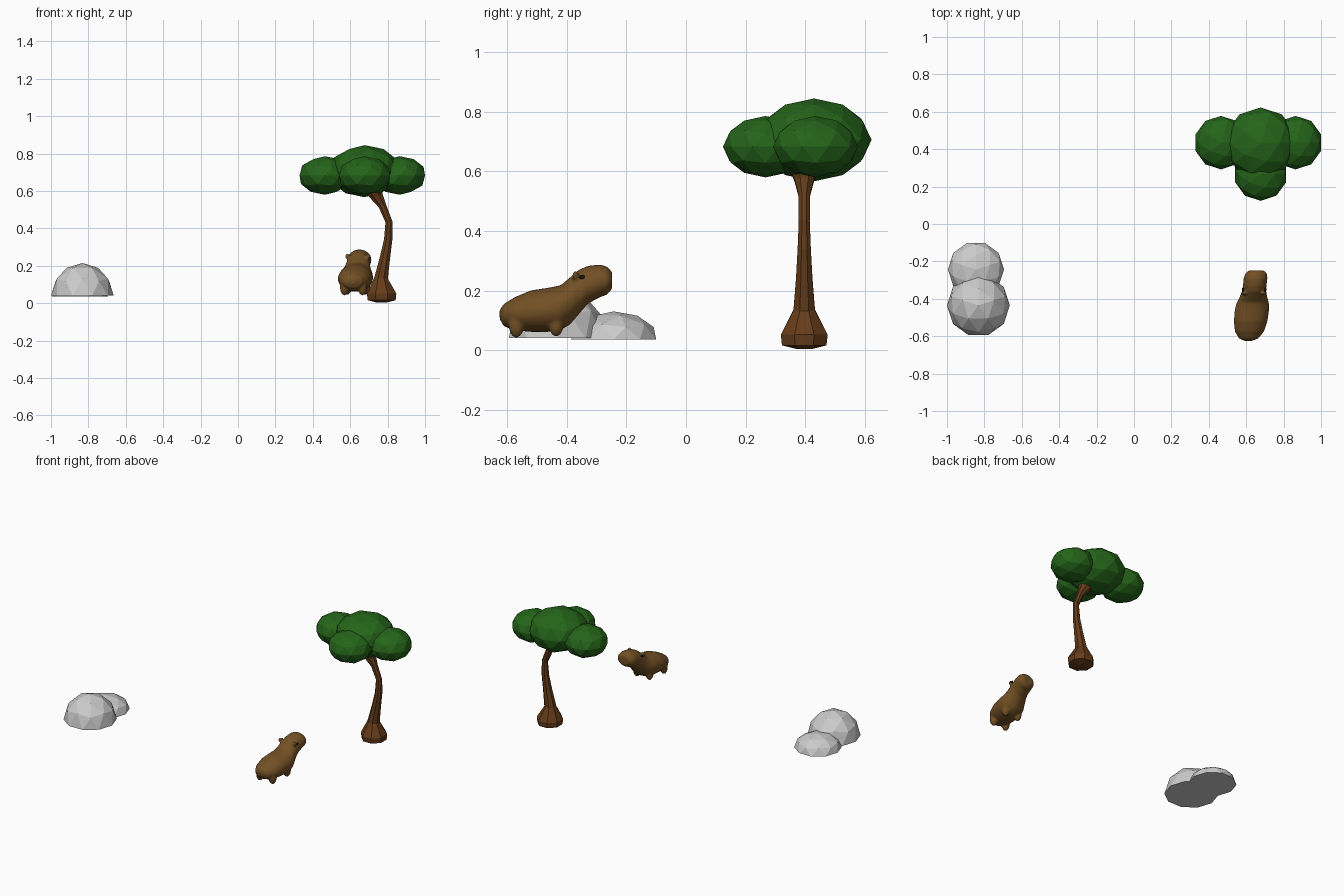
import bpy, bmesh
from math import sin, cos, pi
from mathutils import Matrix, Vector

if "Cube" in bpy.data.objects:
    bpy.data.objects.remove(bpy.data.objects["Cube"])


def material(name, rgb):
    m = bpy.data.materials.new(name)
    m.diffuse_color = (*rgb, 1)
    m.use_nodes = True
    m.node_tree.nodes["Principled BSDF"].inputs["Base Color"].default_value = m.diffuse_color
    return m


LEAF = material("leaf_green", (0.018, 0.13, 0.010))
BARK = material("bark_brown", (0.13, 0.045, 0.010))
FUR = material("fur_brown", (0.17, 0.080, 0.018))
DARK = material("dark", (0.01, 0.008, 0.006))


def finish(bm, name, mat=None, smooth=False):
    bmesh.ops.recalc_face_normals(bm, faces=bm.faces)
    for f in bm.faces:
        f.smooth = smooth
    me = bpy.data.meshes.new(name)
    bm.to_mesh(me)
    bm.free()
    if mat:
        me.materials.append(mat)
    ob = bpy.data.objects.new(name, me)
    bpy.context.collection.objects.link(ob)
    return ob


def placed(loc, size, turn=0):
    return (Matrix.Translation(loc) @ Matrix.Diagonal((*size, 1))
            @ Matrix.Rotation(turn, 4, 'Z'))


def ball(bm, loc, size, sub=2, turn=0):
    bmesh.ops.create_icosphere(bm, subdivisions=sub, radius=1,
                               matrix=placed(loc, size, turn))


def loft(bm, rings):
    """Skin closed rings of points and cap both ends."""
    rows = [[bm.verts.new(p) for p in r] for r in rings]
    n = len(rows[0])
    for a, b in zip(rows, rows[1:]):
        for i in range(n):
            j = (i + 1) % n
            bm.faces.new((a[i], a[j], b[j], b[i]))
    bm.faces.new(rows[0])
    bm.faces.new(rows[-1])


# Boulders: flat-bottomed faceted domes
for name, loc, size in (
        ("large_rock", (-0.832, -0.435, 0.04), (0.168, 0.168, 0.175)),
        ("small_rock", (-0.845, -0.243, 0.036), (0.150, 0.150, 0.094))):
    bm = bmesh.new()
    ball(bm, loc, size, turn=pi / 2)
    cut = bmesh.ops.bisect_plane(bm, geom=bm.verts[:] + bm.edges[:] + bm.faces[:],
                                 plane_co=loc, plane_no=(0, 0, 1),
                                 clear_inner=True, dist=1e-5)
    bmesh.ops.holes_fill(bm, edges=[e for e in bm.edges if e.is_boundary])
    finish(bm, name)

# Tree crown: one big and three small leaf clumps
for name, loc, r, h in (
        ("crown_middle", (0.677, 0.43, 0.706), 0.193, 0.139),
        ("crown_left", (0.465, 0.435, 0.683), 0.143, 0.103),
        ("crown_right", (0.864, 0.435, 0.683), 0.143, 0.103),
        ("crown_front", (0.677, 0.267, 0.683), 0.143, 0.103)):
    bm = bmesh.new()
    ball(bm, loc, (r, r, h))
    finish(bm, name, LEAF)

# Trunk: curved, eight-sided, with flared foot and top (x, z, radius, slope)
TRUNK = [(0.768, 0.003, 0.025, 0), (0.768, 0.016, 0.081, 0),
         (0.768, 0.052, 0.085, 0), (0.765, 0.135, 0.039, 0.1),
         (0.785, 0.24, 0.030, 0.1), (0.803, 0.34, 0.024, 0.05),
         (0.807, 0.435, 0.020, -0.15), (0.772, 0.52, 0.021, -0.4),
         (0.740, 0.572, 0.036, -0.3), (0.720, 0.61, 0.055, -0.2)]
bm = bmesh.new()
rings = []
for x, z, r, slope in TRUNK:
    ring = []
    for i in range(8):
        a = (i + 0.5) * pi / 4
        ring.append((x + r * cos(a), 0.397 + r * sin(a), z - slope * r * cos(a)))
    rings.append(ring)
loft(bm, rings)
finish(bm, "trunk", BARK)

# Animal: cross-sections along its length (y, top, bottom, half width)
BODY = [(-0.626, 0.135, 0.105, 0.018), (-0.612, 0.155, 0.080, 0.052),
        (-0.575, 0.178, 0.066, 0.078), (-0.52, 0.201, 0.061, 0.090),
        (-0.46, 0.210, 0.061, 0.092), (-0.42, 0.218, 0.068, 0.086),
        (-0.39, 0.244, 0.085, 0.074), (-0.36, 0.270, 0.120, 0.065),
        (-0.33, 0.283, 0.155, 0.063), (-0.29, 0.288, 0.177, 0.064),
        (-0.265, 0.281, 0.186, 0.058), (-0.248, 0.262, 0.205, 0.040)]


def spine(y):
    return 0.612 + (y + 0.62) * 0.115


bm = bmesh.new()
rings = []
for y, top, low, w in BODY:
    ring = []
    for i in range(24):
        a = 2 * pi * i / 24
        ring.append((spine(y) + w * cos(a), y,
                     (top + low) / 2 + (top - low) / 2 * sin(a)))
    rings.append(ring)
loft(bm, rings)
for s in (-1, 1):
    for y, z in ((-0.436, 0.090), (-0.570, 0.086)):      # legs
        ball(bm, (spine(y) + s * 0.048, y, z), (0.025, 0.026, 0.045), 3)
    ball(bm, (spine(-0.372) + s * 0.054, -0.372, 0.250),  # ears
         (0.014, 0.010, 0.016), 3)
animal = finish(bm, "animal_body", FUR, True)
rm = animal.modifiers.new("blend", 'REMESH')
rm.mode = 'VOXEL'
rm.voxel_size = 0.006
rm.use_smooth_shade = True
sm = animal.modifiers.new("soften", 'SMOOTH')
sm.factor = 0.5
sm.iterations = 5

# Eyes and nostrils
for s, side in ((-1, "left"), (1, "right")):
    for name, off, y, z, size in (
            ("eye", 0.060, -0.350, 0.246, (0.006, 0.010, 0.007)),
            ("nostril", 0.026, -0.256, 0.252, (0.009, 0.006, 0.007))):
        bm = bmesh.new()
        ball(bm, (spine(y) + s * off, y, z), size, 3)
        finish(bm, f"{side}_{name}", DARK, True)
